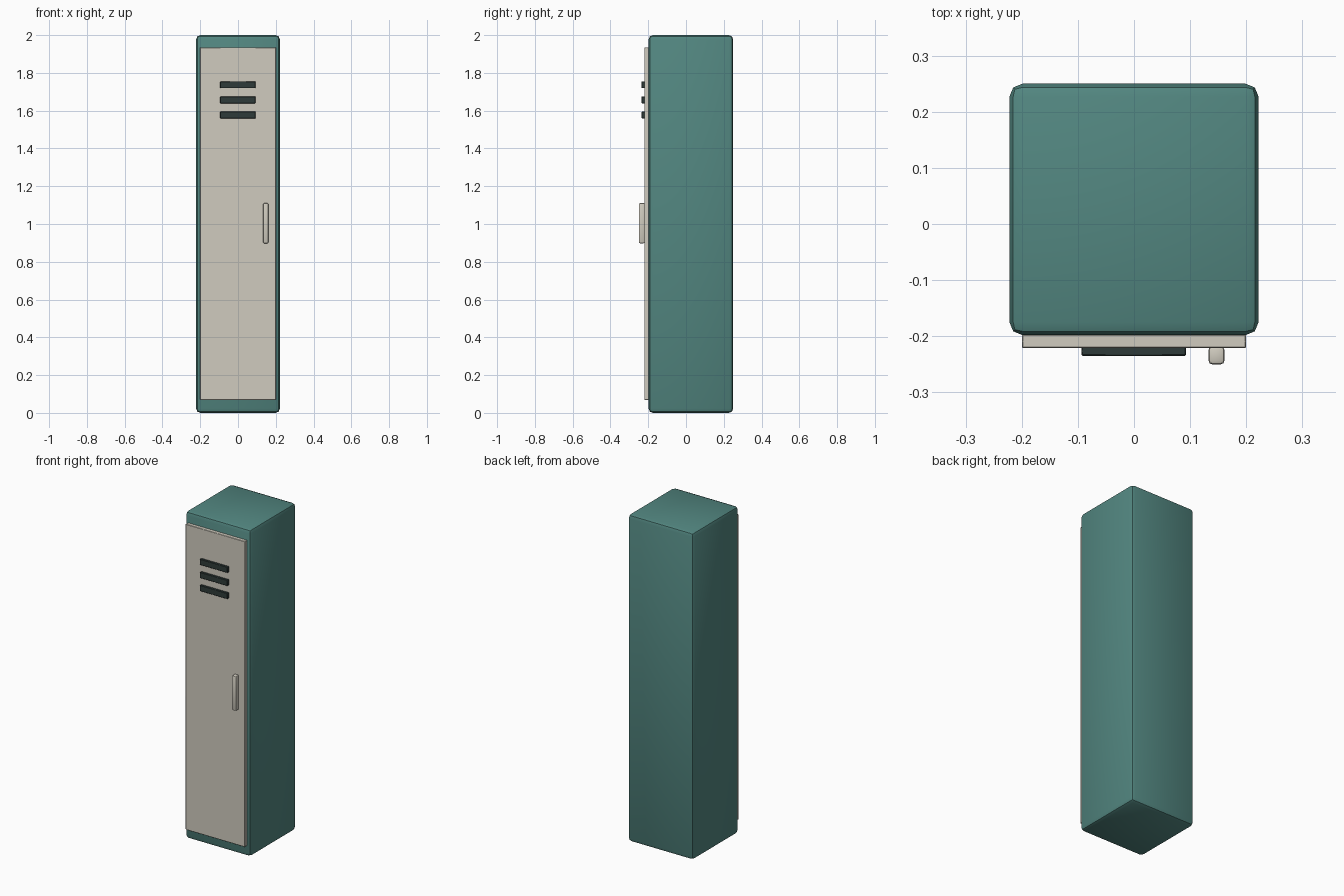
import bpy, math

if "Cube" in bpy.data.objects:
    bpy.data.objects.remove(bpy.data.objects["Cube"])


def material(name, rgb):
    m = bpy.data.materials.new(name)
    m.diffuse_color = (*rgb, 1)
    m.use_nodes = True
    m.node_tree.nodes["Principled BSDF"].inputs["Base Color"].default_value = m.diffuse_color
    return m


teal = material("teal paint", (0.085, 0.240, 0.217))
cream = material("warm grey paint", (0.63, 0.60, 0.52))
dark = material("dark slot", (0.028, 0.044, 0.041))


def box(name, x, y, z, mat, bevel, segments=2):
    """Bevelled box from (min, max) ranges on each axis."""
    ranges = (x, y, z)
    bpy.ops.mesh.primitive_cube_add(size=1, location=[(a + b) / 2 for a, b in ranges])
    ob = bpy.context.object
    ob.name = name
    ob.scale = [b - a for a, b in ranges]
    bpy.ops.object.transform_apply(location=False, rotation=False, scale=True)
    ob.data.materials.append(mat)
    mod = ob.modifiers.new("rounded edges", "BEVEL")
    mod.width = bevel
    mod.segments = segments
    bpy.ops.object.modifier_apply(modifier=mod.name)
    bpy.ops.object.shade_smooth_by_angle(angle=math.radians(40))
    return ob


# cabinet body
box("locker_body", (-0.222, 0.222), (-0.198, 0.25), (0, 2), teal, 0.023)

# door panel
box("door", (-0.2, 0.2), (-0.221, -0.197), (0.068, 1.935), cream, 0.002, 1)

# vent slats
for i in range(3):
    z = 1.737 - 0.08 * i
    box(f"vent_{i + 1}", (-0.094, 0.093), (-0.235, -0.219),
        (z - 0.018, z + 0.018), dark, 0.002, 1)

# pull handle
box("handle", (0.133, 0.161), (-0.25, -0.218), (0.898, 1.11), cream, 0.006)
